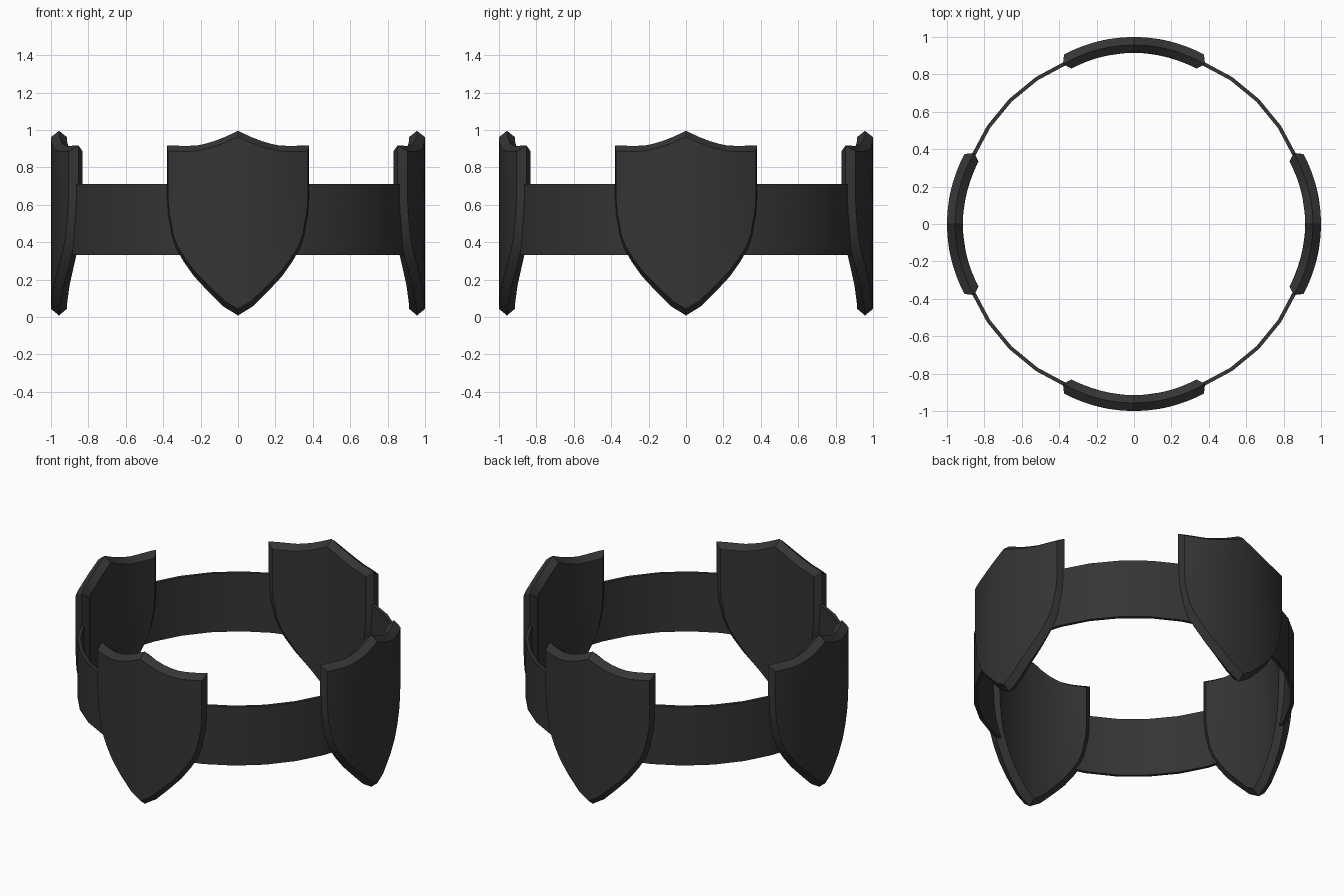
import bpy, bmesh
from math import asin, sin, cos, pi
from mathutils import Vector, Matrix

if "Cube" in bpy.data.objects:
    bpy.data.objects.remove(bpy.data.objects["Cube"])

mat = bpy.data.materials.new("dark_metal")
mat.diffuse_color = (0.035, 0.035, 0.035, 1)
mat.use_nodes = True
mat.node_tree.nodes["Principled BSDF"].inputs["Base Color"].default_value = mat.diffuse_color


def finish(bm, name):
    bmesh.ops.recalc_face_normals(bm, faces=bm.faces)
    me = bpy.data.meshes.new(name)
    bm.to_mesh(me)
    bm.free()
    ob = bpy.data.objects.new(name, me)
    bpy.context.collection.objects.link(ob)
    me.materials.append(mat)
    bpy.context.view_layer.objects.active = ob
    ob.select_set(True)
    bpy.ops.object.shade_smooth_by_angle(angle=0.45)
    ob.select_set(False)


# Band: thin ring passing through the shields
bm = bmesh.new()
N = 32
section = [(0.945, 0.33), (0.945, 0.71), (0.925, 0.71), (0.925, 0.33)]
rings = [[bm.verts.new((r * cos(2 * pi * i / N), r * sin(2 * pi * i / N), z))
          for r, z in section] for i in range(N)]
for i in range(N):
    a, b = rings[i], rings[(i + 1) % N]
    for k in range(4):
        m = (k + 1) % 4
        bm.faces.new((a[k], b[k], b[m], a[m]))
finish(bm, "band")

# Shield outline, right half, centre to edge (as seen from the front)
R = 0.75      # bend radius at mid thickness
CY = 0.207    # distance of the bend centre from the axis
top = [(0, .995), (.07, .962), (.13, .939), (.18, .925), (.22, .917),
       (.26, .915), (.30, .915), (.34, .916), (.38, .917)]
bot = [(0, .008), (.08, .057), (.17, .147), (.235, .217), (.29, .295),
       (.33, .365), (.353, .43), (.374, .55), (.38, .63)]


def mirrored(half):
    pts = [Vector((R * asin(x / R), z)) for x, z in half]
    return [Vector((-p.x, p.y)) for p in pts[:0:-1]] + pts


def inset(loop, d):
    out = []
    for i, p in enumerate(loop):
        e1 = (p - loop[i - 1]).normalized()
        e2 = (loop[(i + 1) % len(loop)] - p).normalized()
        n1, n2 = Vector((-e1.y, e1.x)), Vector((-e2.y, e2.x))
        out.append(p + (n1 + n2) * d / (1 + n1.dot(n2)))
    return out


lower, upper = mirrored(bot), mirrored(top)
n = len(lower)
rim = lower + upper[::-1]     # counter-clockwise
face = inset(rim, 0.03)


def make_shield(name, turn):
    bm = bmesh.new()
    rot = Matrix.Rotation(turn, 3, 'Z')

    def ring(loop, r):
        return [bm.verts.new(rot @ Vector((r * sin(p.x / R),
                -CY - r * cos(p.x / R), p.y))) for p in loop]

    outer, mid, inner = ring(face, .793), ring(rim, R), ring(face, .708)
    m = len(rim)
    # Bevelled rim
    for a, b in ((outer, mid), (mid, inner)):
        for i in range(m):
            j = (i + 1) % m
            bm.faces.new((a[i], b[i], b[j], a[j]))
    # Curved front and back faces
    for s in (outer, inner):
        for i in range(n - 1):
            bm.faces.new((s[i], s[i + 1], s[m - 2 - i], s[m - 1 - i]))
    finish(bm, name)


for k, side in enumerate(("front", "right", "back", "left")):
    make_shield(side + "_shield", k * pi / 2)
